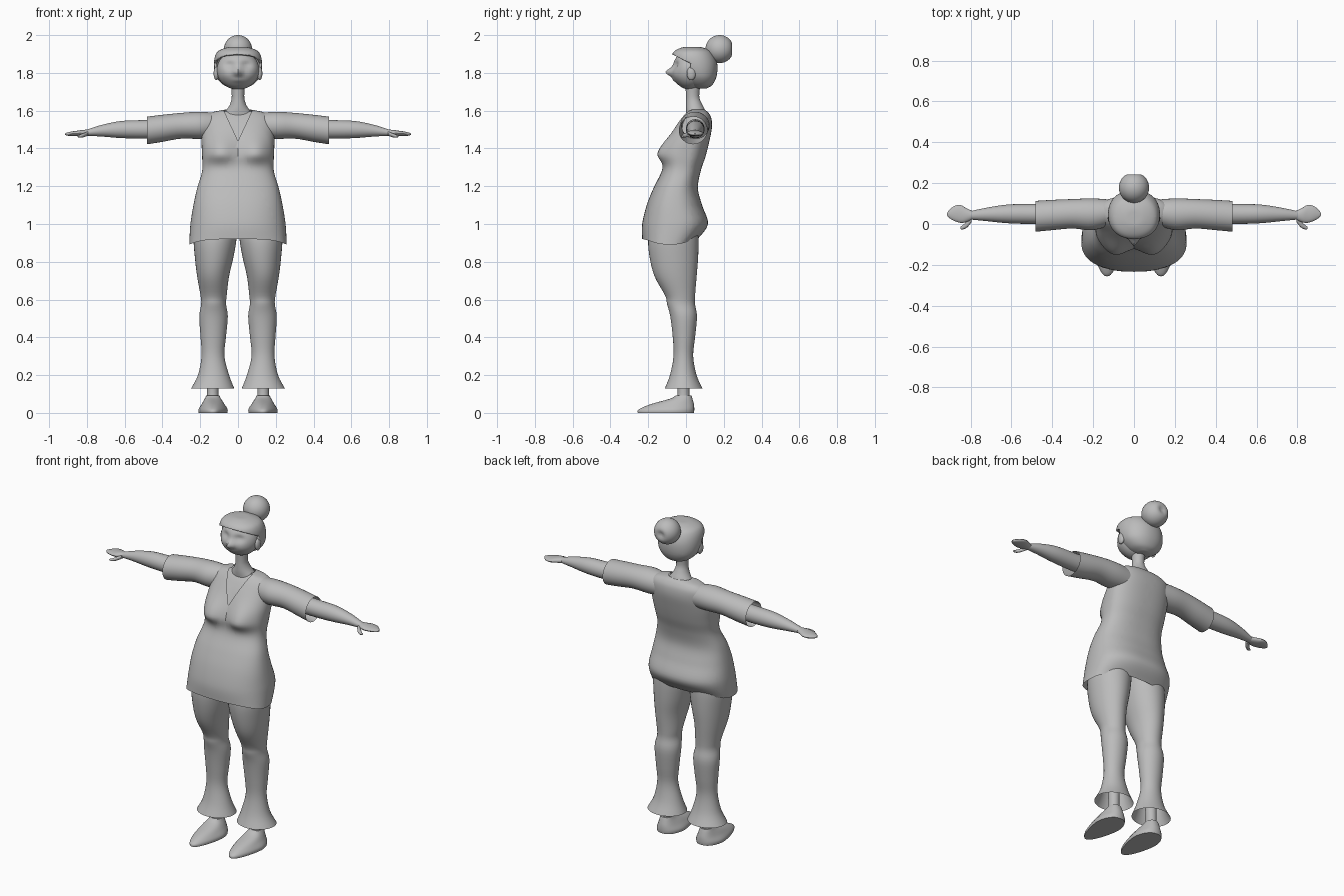
import bpy, bmesh, math
from mathutils import Vector

if "Cube" in bpy.data.objects:
    bpy.data.objects.remove(bpy.data.objects["Cube"])

grey = bpy.data.materials.new("plain_grey")
grey.diffuse_color = (0.5, 0.5, 0.5, 1)
grey.use_nodes = True
grey.node_tree.nodes["Principled BSDF"].inputs["Base Color"].default_value = grey.diffuse_color


def finish(name, bm, mirror=False, angle=40):
    bmesh.ops.recalc_face_normals(bm, faces=bm.faces)
    mesh = bpy.data.meshes.new(name)
    bm.to_mesh(mesh)
    bm.free()
    mesh.materials.append(grey)
    ob = bpy.data.objects.new(name, mesh)
    bpy.context.collection.objects.link(ob)
    bpy.ops.object.select_all(action='DESELECT')
    ob.select_set(True)
    bpy.context.view_layer.objects.active = ob
    bpy.ops.object.shade_smooth_by_angle(angle=math.radians(angle))
    if mirror:
        m = ob.modifiers.new("mirror", 'MIRROR')
        m.use_axis[0] = True
        m.use_mirror_merge = False
    return ob


def spline(rows, steps):
    """Smooth interpolation through the rows of numbers."""
    out = []
    for i in range(len(rows) - 1):
        a, b, c, d = (rows[max(0, min(len(rows) - 1, i + k))] for k in (-1, 0, 1, 2))
        for s in range(steps):
            t = s / steps
            out.append([q + 0.5 * t * (r - p + t * (2 * p - 5 * q + 4 * r - s4 + t * (3 * (q - r) + s4 - p)))
                        for p, q, r, s4 in zip(a, b, c, d)])
    return out + [list(rows[-1])]


def loft(rows, axis='Z', n=40, power=2.0, steps=4, cap_start=False, cap_end=False):
    """Rows are (position, min u, max u, min v, max v); u,v = x,y or y,z."""
    bm = bmesh.new()
    rings = []
    for t, u0, u1, v0, v1 in spline(rows, steps):
        ring = []
        for k in range(n):
            a = 2 * math.pi * k / n
            c, s = math.cos(a), math.sin(a)
            u = (u0 + u1) / 2 + (u1 - u0) / 2 * math.copysign(abs(c) ** (2 / power), c)
            v = (v0 + v1) / 2 + (v1 - v0) / 2 * math.copysign(abs(s) ** (2 / power), s)
            ring.append(bm.verts.new((u, v, t) if axis == 'Z' else (t, u, v)))
        rings.append(ring)
    for r, q in zip(rings, rings[1:]):
        for k in range(n):
            bm.faces.new((r[k], r[(k + 1) % n], q[(k + 1) % n], q[k]))
    if cap_start:
        bm.faces.new(rings[0])
    if cap_end:
        bm.faces.new(rings[-1])
    return bm


def ball(center, radii, seg=32, rings=20):
    bm = bmesh.new()
    bmesh.ops.create_uvsphere(bm, u_segments=seg, v_segments=rings, radius=1)
    for v in bm.verts:
        v.co = Vector(center) + Vector(a * b for a, b in zip(v.co, radii))
    return bm


def notch(bm, planes):
    """Cut along the planes and remove the part in front of all of them."""
    planes = [(Vector(p), Vector(d).normalized()) for p, d in planes]
    for p, d in planes:
        bmesh.ops.bisect_plane(bm, geom=bm.verts[:] + bm.edges[:] + bm.faces[:],
                               plane_co=p, plane_no=d)
    gone = [f for f in bm.faces
            if all((f.calc_center_median() - p).dot(d) > 0 for p, d in planes)]
    bmesh.ops.delete(bm, geom=gone, context='FACES')


def bump(x, z, cx, cz, sx, sz):
    return math.exp(-((x - cx) / sx) ** 2 - ((z - cz) / sz) ** 2)


def add_bust(bm):
    for v in bm.verts:
        if v.co.y < 0.02:
            b = bump(abs(v.co.x), v.co.z, 0.10, 1.375, 0.085, 0.05 if v.co.z < 1.375 else 0.095)
            v.co.y -= 0.055 * b * min(1, (0.02 - v.co.y) / 0.06)


# Tunic body: flared hem, bust and an open V neckline
body = [(0.92, .258, -.232, .062), (1.0, .252, -.232, .116), (1.1, .236, -.208, .085),
        (1.19, .216, -.172, .063), (1.28, .190, -.128, .078), (1.36, .190, -.108, .104),
        (1.44, .193, -.084, .124), (1.51, .188, -.055, .137), (1.56, .178, -.025, .134),
        (1.59, .140, .0, .118), (1.605, .070, .012, .098)]
bm = loft([(z, -x, x, a, b) for z, x, a, b in body], n=64, power=2.4, steps=6)
add_bust(bm)
for v in bm.verts:
    if v.co.z < 1.0:
        v.co.z -= 0.03 * (1 - (v.co.z - 0.92) / 0.08) * (abs(v.co.x) / 0.26) ** 4
notch(bm, [((0, 0, 1.44), (0.9, 0, 0.42)), ((0, 0, 1.44), (-0.9, 0, 0.42)),
           ((0, 0.03, 1.5), (0, -1, 0))])
finish("tunic", bm)

# Chest under the neckline, slightly inside the tunic
bm = loft([(z - 0.006, .012 - x, x - .012, a + .009, b - .012) for z, x, a, b in body[4:]],
          n=64, power=2.4, steps=6, cap_end=True)
add_bust(bm)
finish("chest", bm)

# Open sleeves
finish("sleeves", loft([(.10, .0, .118, 1.455, 1.585), (.20, -.03, .125, 1.45, 1.594),
                        (.30, -.022, .122, 1.452, 1.588), (.40, -.03, .118, 1.435, 1.578),
                        (.482, -.038, .113, 1.422, 1.568)], 'X', 32), True)

# Forearms, hands and thumbs
finish("arms", loft([(.36, .0, .098, 1.455, 1.555), (.50, .0, .098, 1.452, 1.55),
                     (.62, .004, .095, 1.455, 1.545), (.72, .014, .08, 1.463, 1.525),
                     (.80, .022, .063, 1.467, 1.50)], 'X', 24, cap_end=True), True)
finish("hands", loft([(.79, .023, .063, 1.468, 1.5), (.825, .008, .08, 1.466, 1.498),
                      (.85, .006, .093, 1.466, 1.494), (.88, .015, .088, 1.466, 1.49),
                      (.905, .03, .068, 1.468, 1.484), (.915, .043, .053, 1.472, 1.48)],
                     'X', 20, cap_start=True, cap_end=True), True)
finish("thumbs", loft([(.795, .01, .045, 1.468, 1.49), (.815, -.015, .018, 1.46, 1.482),
                       (.835, -.026, -.003, 1.457, 1.474), (.85, -.025, -.013, 1.46, 1.468)],
                      'X', 12, cap_start=True, cap_end=True), True)

# Trouser legs with flared, open cuffs
finish("trousers", loft([(.13, .02, .248, -.112, .087), (.20, .047, .212, -.085, .056),
                         (.30, .072, .193, -.066, .038), (.40, .064, .198, -.07, .048),
                         (.51, .054, .205, -.083, .058), (.575, .063, .195, -.1, .048),
                         (.62, .06, .198, -.11, .048), (.72, .048, .216, -.165, .056),
                         (.82, .025, .228, -.192, .064), (.92, .008, .235, -.2, .066),
                         (1.0, .008, .225, -.18, .06)], n=40, cap_end=True), True)

# Ankles
finish("ankles", loft([(.06, .098, .168, -.05, .022), (.11, .104, .164, -.044, .018),
                       (.22, .1, .166, -.048, .018)], n=20, cap_end=True), True)

# Shoes: flat sole, pointed toe
bm = loft([(0, .052, .212, -.255, .042), (.018, .052, .212, -.25, .044),
           (.045, .07, .194, -.19, .042), (.075, .09, .176, -.085, .034),
           (.092, .098, .168, -.055, .028)], n=36, power=2.3, cap_start=True, cap_end=True)
for v in bm.verts:
    toe = max(0, min(1, (-0.06 - v.co.y) / 0.2))
    v.co.x = 0.132 + (v.co.x - 0.132) * (1 - 0.45 * toe)
finish("shoes", bm, True)

# Neck
finish("neck", loft([(1.56, -.1, .1, .005, .115), (1.605, -.06, .06, .0, .1),
                     (1.64, -.04, .04, .0, .082), (1.68, -.033, .033, .0, .07),
                     (1.76, -.04, .04, -.005, .08)], n=32))

# Head with snub nose, eye hollows and lips
bm = ball((0, .02, 1.815), (.112, .093, .103), 48, 36)
for v in bm.verts:
    x, y, z = v.co
    if y < 0.02:
        v.co.y += (0.016 * bump(abs(x), z, .045, 1.842, .028, .02)
                   - 0.036 * bump(x, z, 0, 1.803, .02, .022)
                   - 0.008 * bump(x, z, 0, 1.762, .03, .012)
                   - 0.006 * bump(abs(x), z, .06, 1.785, .035, .03))
finish("head", bm)

# Ears
finish("ears", ball((.115, .028, 1.797), (.014, .024, .036), 16, 12), True)

# Hair cap with a face opening and a rolled fringe
bm = loft([(1.718, -.03, .03, .05, .11), (1.735, -.075, .075, .015, .138),
           (1.77, -.11, .11, -.02, .158), (1.81, -.124, .124, -.05, .166),
           (1.855, -.127, .127, -.075, .164), (1.895, -.119, .119, -.075, .148),
           (1.92, -.098, .098, -.055, .125), (1.936, -.05, .05, -.015, .08),
           (1.938, -.01, .01, .02, .045)], n=48, power=2.15, cap_start=True, cap_end=True)
notch(bm, [((0, -.06, 1.892), (0, -.5, -1)), ((0, .018, 1.8), (0, -1, .15))])
hair = finish("hair", bm)
lip = hair.modifiers.new("lip", 'SOLIDIFY')
lip.thickness = 0.014
lip.offset = -1

# Bun with a dimple at the back
bm = ball((0, .178, 1.926), (.074, .075, .074))
for v in bm.verts:
    if v.co.y > .18:
        v.co.y -= 0.02 * bump(v.co.x, v.co.z, 0, 1.926, .022, .022)
finish("bun", bm)
